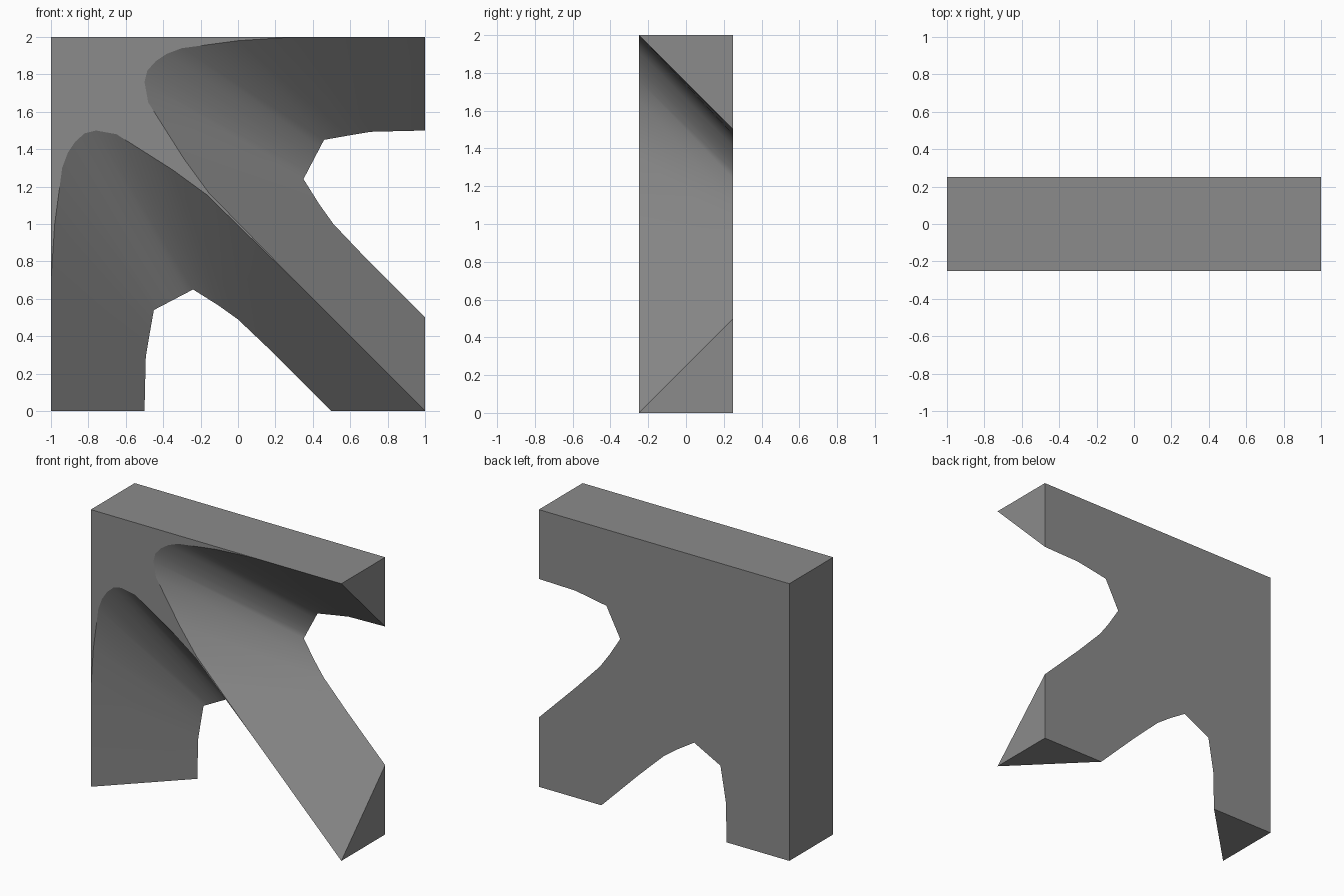
import bpy, bmesh, math

if "Cube" in bpy.data.objects:
    bpy.data.objects.remove(bpy.data.objects["Cube"])

D = 0.25  # half depth

# Matching (front x, front z) -> (back x, back z) stations around one opening
FRONT = [(-1, 0), (-1, 0.7), (-0.98, 1.0), (-0.94, 1.3), (-0.91, 1.38), (-0.87, 1.44),
         (-0.82, 1.485), (-0.76, 1.5), (-0.65, 1.48), (-0.35, 1.29), (-0.165, 1.155),
         (0, 0.993), (0.3, 0.7), (1, 0)]
A, B = (-0.45, 0.54), (-0.24, 0.65)  # ends of the straight chord at the back of the arch


def chord(t):
    return (A[0] + (B[0] - A[0]) * t, A[1] + (B[1] - A[1]) * t)


BACK = [(-0.5, 0), (-0.493, 0.29), (-0.473, 0.41), A, chord(0.2), chord(0.4), chord(0.6),
        chord(0.8), B, (-0.105, 0.565), (0, 0.49), (0.1, 0.395), (0.2, 0.3), (0.5, 0)]


def mirror(pts):
    # reflect across the diagonal of the block
    return [(1 - z, 1 - x) for x, z in pts]


bm = bmesh.new()


def face(pts, smooth=False):
    f = bm.faces.new([bm.verts.new(p) for p in pts])
    f.smooth = smooth


def at(pts, y):
    return [(x, y, z) for x, z in pts]


# sloping walls of both openings
for fr, bk in ((FRONT, BACK), (mirror(FRONT), mirror(BACK))):
    f, b = at(fr, -D), at(bk, D)
    for i in range(len(f) - 1):
        face([f[i], f[i + 1], b[i + 1], b[i]], True)

# flat front between the openings, and flat back
face(at([(-1, 2)] + FRONT[1:-1] + mirror(FRONT[1:-2])[::-1], -D))
face(at([(-1, 2), (-1, 0)] + BACK + [(1, 0)] + mirror(BACK)[::-1] + [(1, 2)], D))

# left side and top
left = [(-1, -D, 0), (-1, -D, 0.7), (-1, -D, 2), (-1, D, 2), (-1, D, 0)]
face(left)
face([(1 - z, y, 1 - x) for x, y, z in left])

# triangular ends at the bottom and right
for pts in ([(-1, -D, 0), (-1, D, 0), (-0.5, D, 0)], [(1, -D, 0), (0.5, D, 0), (1, D, 0)]):
    face(pts)
    face([(1 - z, y, 1 - x) for x, y, z in pts])

bmesh.ops.remove_doubles(bm, verts=bm.verts, dist=0.0005)
bmesh.ops.recalc_face_normals(bm, faces=bm.faces)
for e in bm.edges:
    if len(e.link_faces) == 2 and e.calc_face_angle(0) > math.radians(60):
        e.smooth = False

me = bpy.data.meshes.new("vaulted_wall_block")
bm.to_mesh(me)
bm.free()
grey = bpy.data.materials.new("stone grey")
grey.diffuse_color = (0.26, 0.26, 0.26, 1)
grey.use_nodes = True
grey.node_tree.nodes["Principled BSDF"].inputs["Base Color"].default_value = grey.diffuse_color
me.materials.append(grey)
bpy.context.collection.objects.link(bpy.data.objects.new("vaulted_wall_block", me))
